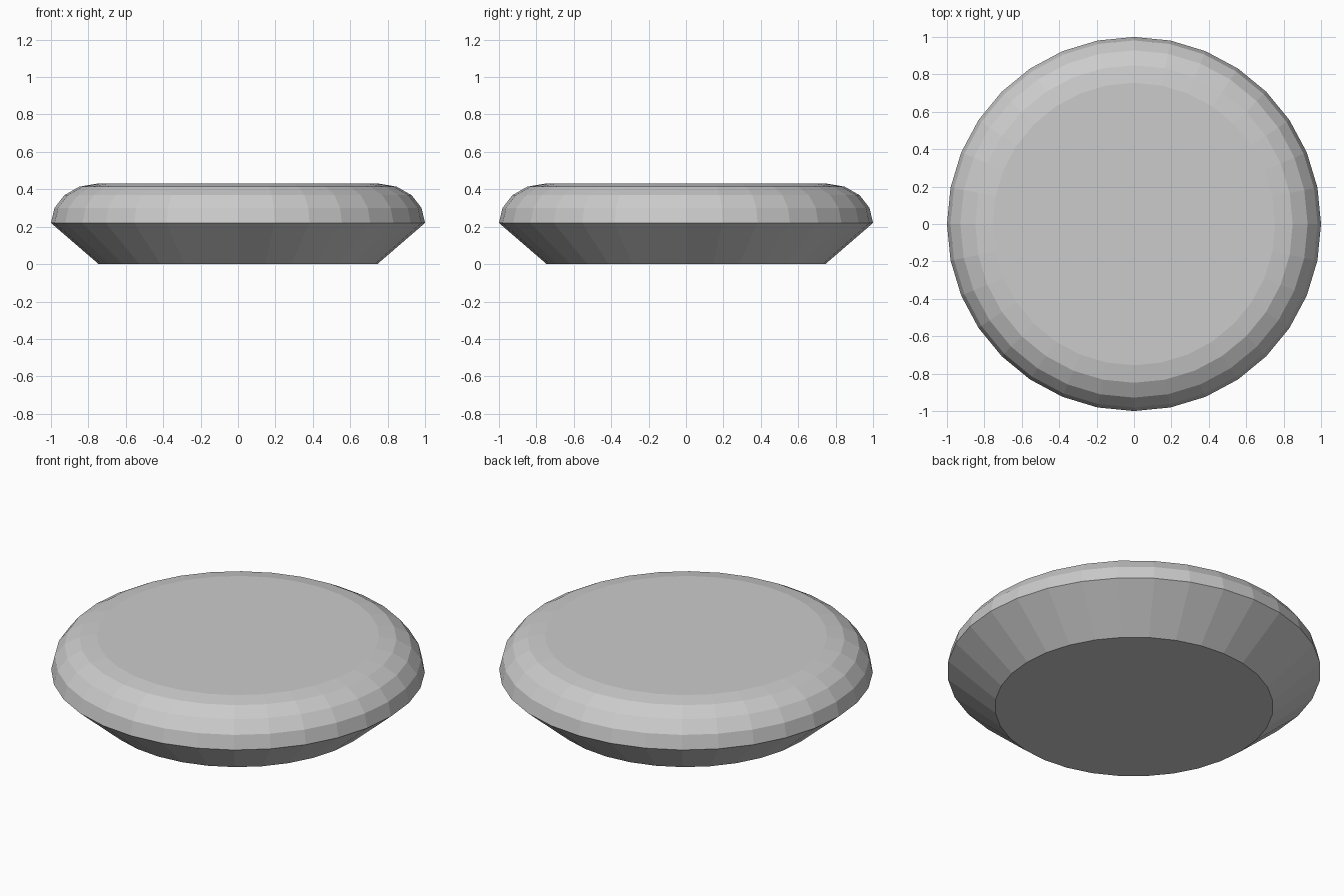
import bpy, bmesh, math

if "Cube" in bpy.data.objects:
    bpy.data.objects.remove(bpy.data.objects["Cube"])

SIDES = 32
RIM_Z, TOP_Z = 0.22, 0.43
FOOT_R, TOP_R = 0.745, 0.755

# Profile: sloped underside, then a quarter-ellipse shoulder up to the flat top
profile = [(FOOT_R, 0.0)]
for i in range(5):
    a = math.radians(22.5 * i)
    profile.append((TOP_R + (1 - TOP_R) * math.cos(a),
                    RIM_Z + (TOP_Z - RIM_Z) * math.sin(a)))

# Turn the profile into rings and bridge them
bm = bmesh.new()
rings = [[bm.verts.new((r * math.cos(2 * math.pi * k / SIDES),
                        r * math.sin(2 * math.pi * k / SIDES), z))
          for k in range(SIDES)] for r, z in profile]
for low, high in zip(rings, rings[1:]):
    for k in range(SIDES):
        n = (k + 1) % SIDES
        bm.faces.new((low[k], low[n], high[n], high[k]))

# Flat bottom and top
bm.faces.new(rings[0][::-1])
bm.faces.new(rings[-1])

mesh = bpy.data.meshes.new("rounded_disc")
bm.to_mesh(mesh)
bm.free()
bpy.context.collection.objects.link(bpy.data.objects.new("rounded_disc", mesh))
